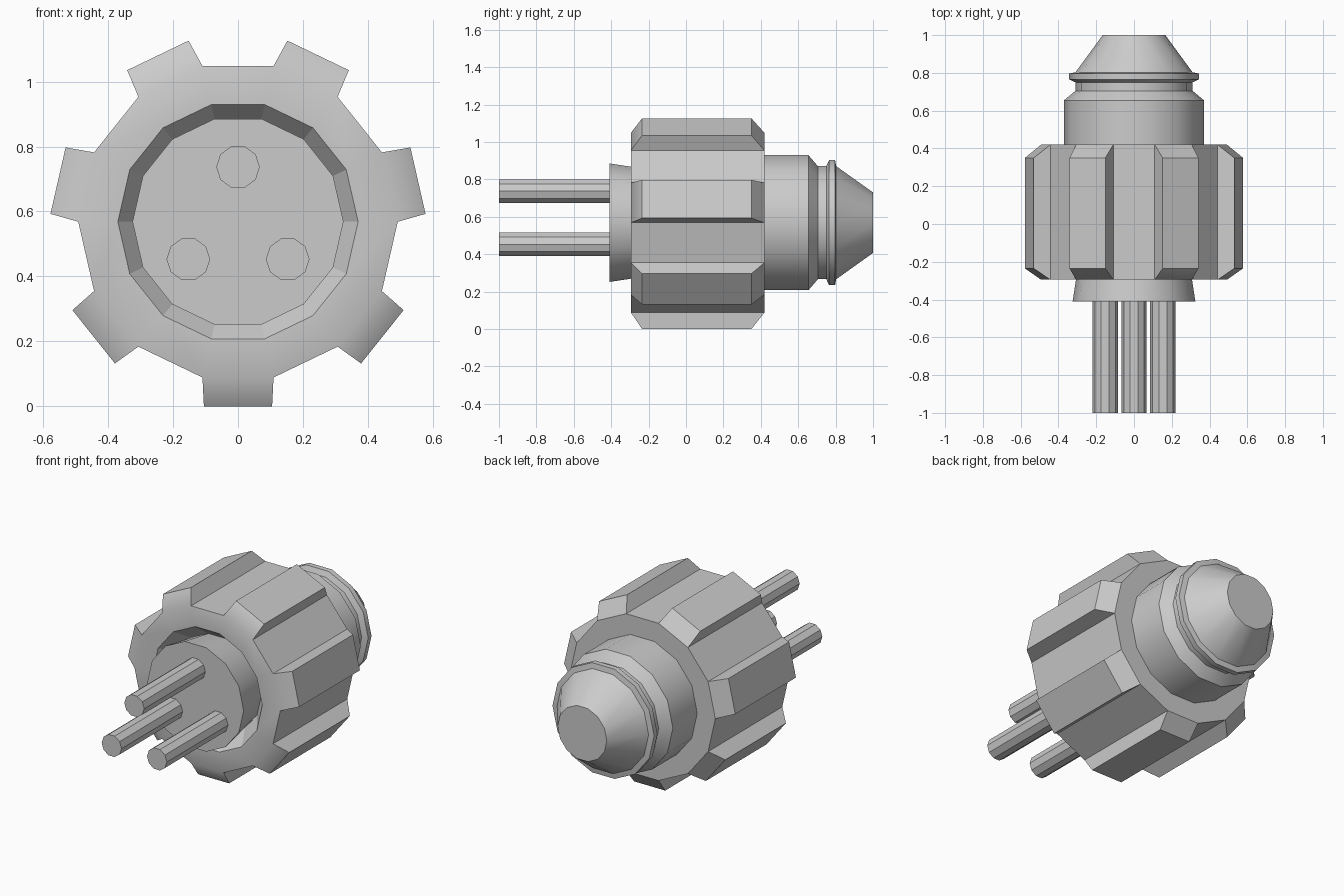
import bpy, bmesh
from math import cos, sin, pi, radians, hypot

if "Cube" in bpy.data.objects:
    bpy.data.objects.remove(bpy.data.objects["Cube"])

ZC = 0.5685          # height of the long axis
N = 14               # sides of the main body


def lathe(bm, profile, n, cx=0.0, cz=ZC):
    """Spin (y, radius) points around a y-parallel axis, capped at both ends."""
    rings = [[bm.verts.new((cx + r * cos(2 * pi * k / n), y, cz + r * sin(2 * pi * k / n)))
              for k in range(n)] for y, r in profile]
    bands = [[bm.faces.new((a[k], a[(k + 1) % n], b[(k + 1) % n], b[k])) for k in range(n)]
             for a, b in zip(rings, rings[1:])]
    bm.faces.new(rings[0])
    bm.faces.new(rings[-1])
    return rings, bands


def finish(bm, name, angle):
    bmesh.ops.recalc_face_normals(bm, faces=bm.faces[:])
    me = bpy.data.meshes.new(name)
    bm.to_mesh(me)
    bm.free()
    ob = bpy.data.objects.new(name, me)
    bpy.context.collection.objects.link(ob)
    if angle:
        bpy.ops.object.select_all(action='DESELECT')
        bpy.context.view_layer.objects.active = ob
        ob.select_set(True)
        bpy.ops.object.shade_smooth_by_angle(angle=radians(angle))
    return ob


# Body: front recess, grip ring, rear barrel, collar and nose cone
profile = [(-0.19, 0.29), (-0.295, 0.37), (-0.295, 0.492), (0.42, 0.492),
           (0.42, 0.37), (0.655, 0.37), (0.705, 0.31), (0.75, 0.31),
           (0.765, 0.343), (0.797, 0.343), (0.803, 0.31), (1.0, 0.166)]
bm = bmesh.new()
rings, bands = lathe(bm, profile, N)

# Seven grip teeth with sloped ends, one on every second side of the grip ring
for k in range(0, N, 2):
    ang = 2 * pi * (k + 0.5) / N
    front = [rings[2][k], rings[2][k + 1]]
    back = [rings[3][k], rings[3][k + 1]]

    def tip(y, t):
        return bm.verts.new((0.5685 * cos(ang) - t * sin(ang), y,
                             ZC + 0.5685 * sin(ang) + t * cos(ang)))
    tf = [tip(-0.235, -0.105), tip(-0.235, 0.105)]
    tb = [tip(0.35, -0.105), tip(0.35, 0.105)]
    bm.faces.remove(bands[2][k])
    bm.faces.new((tf[0], tf[1], tb[1], tb[0]))
    bm.faces.new((front[0], front[1], tf[1], tf[0]))
    bm.faces.new((back[0], tb[0], tb[1], back[1]))
    for s in (0, 1):
        bm.faces.new((front[s], tf[s], tb[s], back[s]))
body = finish(bm, "connector_body", 35)
# the recess wall stays faceted
for p in body.data.polygons:
    c = p.center
    if c.y < -0.2 and hypot(c.x, c.z - ZC) < 0.36:
        p.use_smooth = False

# Flared plug face that holds the pins
bm = bmesh.new()
lathe(bm, [(-0.19, 0.291), (-0.41, 0.325)], N)
finish(bm, "pin_plug", 35)

# Three contact pins
for i, (x, z) in enumerate([(0, 0.737), (-0.153, 0.453), (0.153, 0.453)]):
    bm = bmesh.new()
    lathe(bm, [(-1.0, 0.067), (-0.40, 0.067)], 10, x, z)
    finish(bm, f"contact_pin_{i + 1}", 0)
